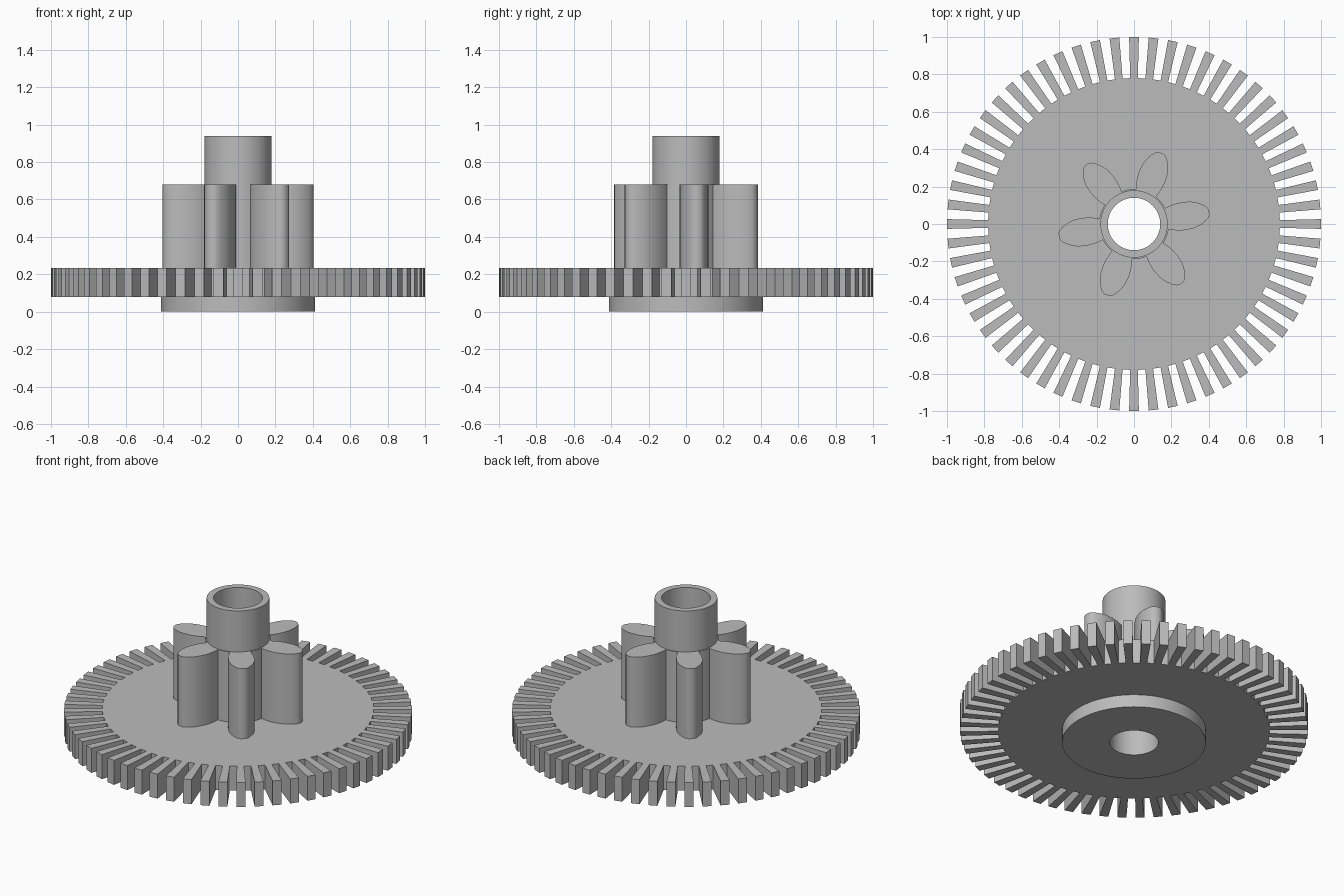
import bpy, bmesh
from math import sin, cos, pi, radians

cube = bpy.data.objects.get("Cube")
if cube:
    bpy.data.objects.remove(cube)

grey = bpy.data.materials.new("plain_grey")
grey.use_nodes = True
COLOUR = (0.5, 0.5, 0.5, 1)
grey.diffuse_color = COLOUR
grey.node_tree.nodes["Principled BSDF"].inputs["Base Color"].default_value = COLOUR

TEETH = 60
SEGMENTS = TEETH * 2
DISC_R, TIP_R = 0.78, 1.0
DISC_BOTTOM, DISC_TOP = 0.08, 0.235
PINION_TOP = 0.68


def polar(r, a, z):
    return (r * cos(a), r * sin(a), z)


def skin_loops(bm, loops):
    """Join a closed chain of equal-length vertex loops with quads."""
    rings = [[bm.verts.new(p) for p in loop] for loop in loops]
    faces = []
    for lower, upper in zip(rings, rings[1:] + rings[:1]):
        n = len(lower)
        faces.append([bm.faces.new((lower[i], lower[(i + 1) % n],
                                    upper[(i + 1) % n], upper[i])) for i in range(n)])
    return faces


def finish(bm, name, angle):
    bmesh.ops.recalc_face_normals(bm, faces=bm.faces)
    mesh = bpy.data.meshes.new(name)
    bm.to_mesh(mesh)
    bm.free()
    mesh.materials.append(grey)
    obj = bpy.data.objects.new(name, mesh)
    bpy.context.collection.objects.link(obj)
    bpy.ops.object.select_all(action="DESELECT")
    obj.select_set(True)
    bpy.context.view_layer.objects.active = obj
    bpy.ops.object.shade_smooth_by_angle(angle=radians(angle))


# Gear wheel: bored boss, disc and shaft tube turned from one profile
profile = [(0.14, 0), (0.413, 0), (0.413, DISC_BOTTOM), (DISC_R, DISC_BOTTOM),
           (DISC_R, DISC_TOP), (0.18, DISC_TOP), (0.18, 0.94), (0.14, 0.94)]
bm = bmesh.new()
bands = skin_loops(bm, [[polar(r, (i - 0.5) * 2 * pi / SEGMENTS, z) for i in range(SEGMENTS)]
                        for r, z in profile])
bmesh.ops.recalc_face_normals(bm, faces=bm.faces)

# Rim teeth: every other rim face pulled outward
rim = bands[3]
for face in rim[::2]:
    new = bmesh.ops.extrude_face_region(bm, geom=[face])["geom"]
    for v in (g for g in new if isinstance(g, bmesh.types.BMVert)):
        v.co.x *= TIP_R / DISC_R
        v.co.y *= TIP_R / DISC_R
    bm.faces.remove(face)
finish(bm, "gear_wheel", 30)

# Pinion: six leaf-shaped teeth around a hub
flank = [(0.187, 18), (0.21, 18), (0.25, 17), (0.285, 15.3), (0.32, 13),
         (0.35, 10.5), (0.38, 7), (0.398, 4.5), (0.407, 2)]
outline = []
for k in range(6):
    centre = 9 + 60 * k
    outline += [(r, radians(centre - a)) for r, a in flank]
    outline += [(r, radians(centre + a)) for r, a in reversed(flank)]
    outline += [(0.187, radians(centre + a)) for a in (24, 30, 36)]
bm = bmesh.new()
skin_loops(bm, [[polar(min(r, limit), a, z) for r, a in outline]
                for limit, z in ((0.16, DISC_TOP), (1, DISC_TOP),
                                 (1, PINION_TOP), (0.16, PINION_TOP))])
finish(bm, "pinion", 32)
